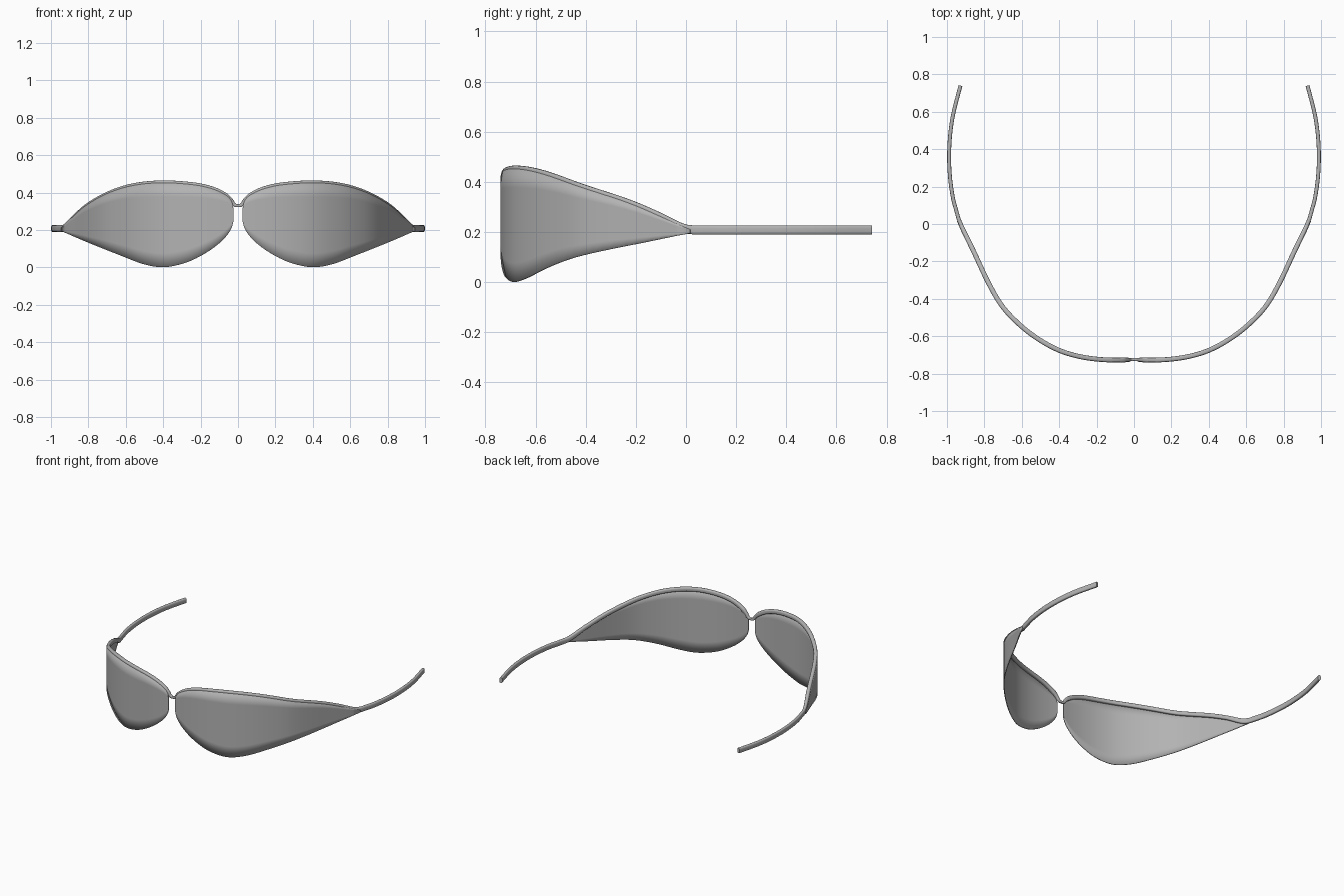
import bpy, bmesh, math
from mathutils import Vector

if "Cube" in bpy.data.objects:
    bpy.data.objects.remove(bpy.data.objects["Cube"])

grey = bpy.data.materials.new("neutral grey")
grey.diffuse_color = (0.45, 0.45, 0.45, 1)
grey.use_nodes = True
grey.node_tree.nodes["Principled BSDF"].inputs["Base Color"].default_value = grey.diffuse_color


def spline(pts, n=8):
    """Smooth curve through the points."""
    p = [Vector(q) for q in pts]
    p = [2 * p[0] - p[1]] + p + [2 * p[-1] - p[-2]]
    out = []
    for a, b, c, d in zip(p, p[1:], p[2:], p[3:]):
        for i in range(n):
            t = i / n
            out.append(0.5 * (2 * b + (c - a) * t + (2 * a - 5 * b + 4 * c - d) * t * t
                              + (3 * b - a - 3 * c + d) * t ** 3))
    return out + [p[-2]]


def at(curve, x):
    """Second coordinate of a curve at x."""
    for a, b in zip(curve, curve[1:]):
        if a[0] <= x <= b[0]:
            return a[1] + (b[1] - a[1]) * (x - a[0]) / max(b[0] - a[0], 1e-9)
    return curve[-1][1] if x > curve[-1][0] else curve[0][1]


def finish(name, bm, mirror_merge):
    bmesh.ops.recalc_face_normals(bm, faces=bm.faces)
    me = bpy.data.meshes.new(name)
    bm.to_mesh(me)
    bm.free()
    me.materials.append(grey)
    ob = bpy.data.objects.new(name, me)
    bpy.context.collection.objects.link(ob)
    bpy.context.view_layer.objects.active = ob
    ob.select_set(True)
    bpy.ops.object.shade_smooth_by_angle(angle=math.radians(35))
    ob.select_set(False)
    m = ob.modifiers.new("mirror", 'MIRROR')
    m.use_mirror_merge = mirror_merge
    return ob


# Wraparound curve seen from above, and the brow and lower lens edges seen from the front
plan = spline([(0, -.724), (.1, -.727), (.2, -.722), (.3, -.706), (.4, -.675), (.5, -.622),
               (.6, -.548), (.7, -.445), (.775, -.32), (.86, -.14), (.92, -.015), (.95, .06)])
brow = spline([(0, .338), (.014, .343), (.03, .367), (.06, .396), (.12, .427), (.2, .449),
               (.3, .461), (.4, .465), (.5, .459), (.6, .440), (.7, .403), (.8, .345),
               (.87, .285), (.92, .235), (.94, .226)])
lens_top = spline([(.025, .315), (.035, .355), (.06, .383), (.12, .414), (.2, .436), (.3, .448),
                   (.4, .452), (.5, .446), (.6, .427), (.7, .390), (.8, .332), (.87, .272),
                   (.935, .21)])
lens_low = spline([(.025, .245), (.04, .20), (.08, .148), (.14, .098), (.22, .05), (.3, .018),
                   (.4, .001), (.5, .018), (.6, .056), (.7, .096), (.8, .137), (.935, .195)])


def outward(x):
    d = .01
    t = Vector((2 * d, at(plan, x + d) - at(plan, max(x - d, 0)), 0))
    t.x = x + d - max(x - d, 0)
    return Vector((t.y, -t.x, 0)).normalized()


# Lenses: curved sheets given thickness
bm = bmesh.new()
cols, rows, prev = 64, 6, None
for i in range(cols + 1):
    x = .025 + .91 * (i / cols) ** 1.7
    base = Vector((x, at(plan, x), 0)) + outward(x) * .0103
    lo, hi = at(lens_low, x), at(lens_top, x)
    col = [bm.verts.new((base.x, base.y, lo + (hi - lo) * r / rows)) for r in range(rows + 1)]
    if prev:
        for r in range(rows):
            bm.faces.new((prev[r], col[r], col[r + 1], prev[r + 1]))
    prev = col
lens = finish("lenses", bm, False)
sol = lens.modifiers.new("thickness", 'SOLIDIFY')
sol.thickness, sol.offset = .006, 0

# Frame: one rounded bar sweeping from the bridge along the brow into the temple arm
path = [Vector((p[0], at(plan, p[0]), p[1])) for p in brow]
path += spline([(.947, .06, .226), (.97, .15, .226), (.986, .28, .226), (.987, .42, .226),
                (.97, .57, .226), (.928, .74, .226)])
bm = bmesh.new()
rings = []
for i, p in enumerate(path):
    t = (path[min(i + 1, len(path) - 1)] - path[max(i - 1, 0)]).normalized()
    if i == 0:
        t = Vector((1, 0, 0))
    n = Vector((t.y, -t.x, 0)).normalized()
    up = t.cross(n)
    if up.z < 0:
        up = -up
    grow = min(1, p.x / .05)
    arm = max(0, min(1, (p.y + .1) / .12))
    h = (.016 + .012 * grow + .008 * arm) / 2
    w = (.008 + .0045 * grow - .002 * arm)
    ring = []
    for k in range(16):
        a = 2 * math.pi * (k + .5) / 16
        c, s = math.cos(a), math.sin(a)
        v = p - up * h + n * w * math.copysign(abs(c) ** .6, c) + up * h * math.copysign(abs(s) ** .6, s)
        if i == 0:
            v.x = 0
        ring.append(bm.verts.new(v))
    rings.append(ring)
for a, b in zip(rings, rings[1:]):
    for k in range(16):
        j = (k + 1) % 16
        bm.faces.new((a[k], a[j], b[j], b[k]))
bm.faces.new(rings[-1])
finish("frame_and_temple_arms", bm, True)
